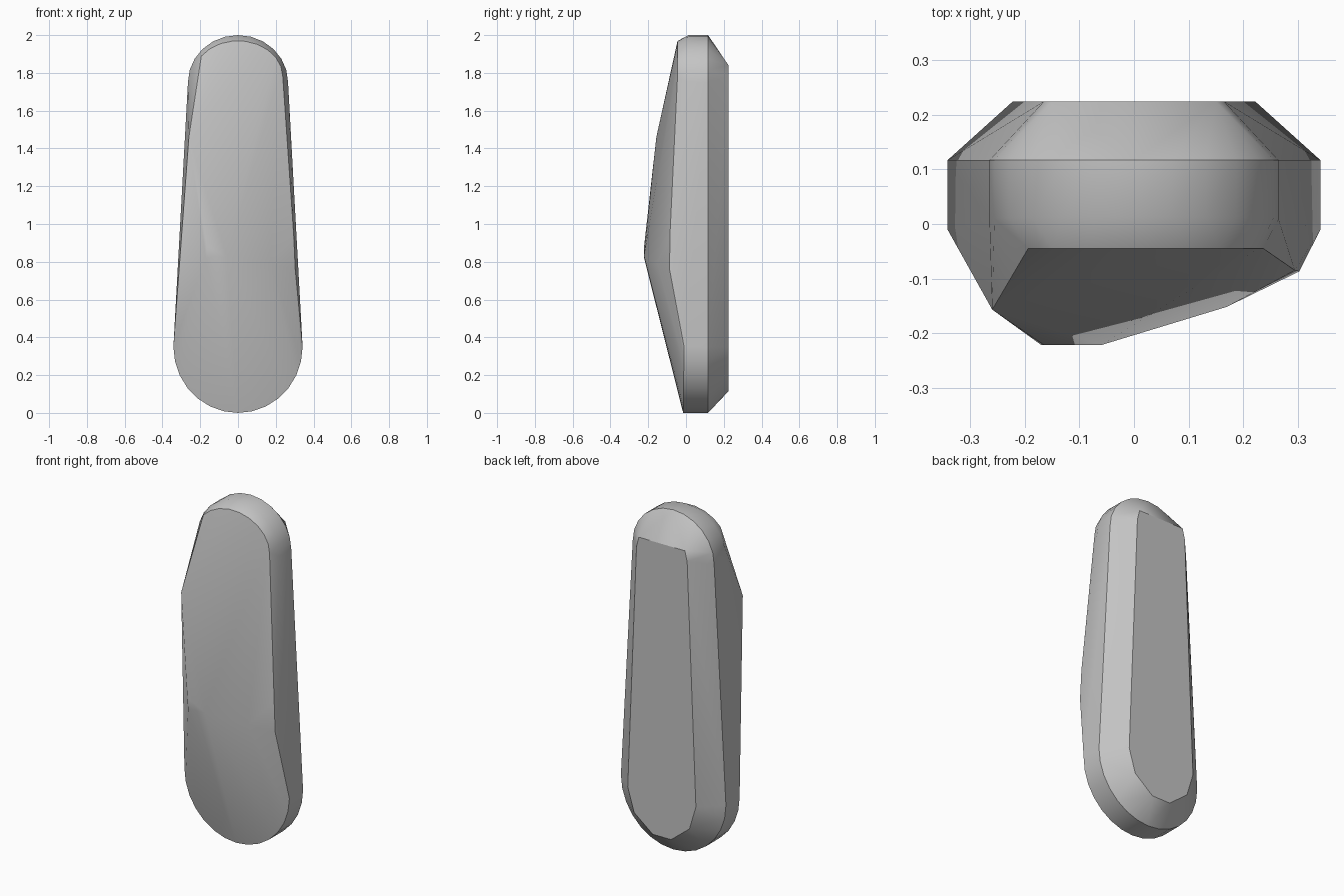
import bpy, bmesh
from math import sin, cos, pi, radians

cube = bpy.data.objects.get("Cube")
if cube:
    bpy.data.objects.remove(cube, do_unlink=True)


def arc(a, b, zc, start, end, n):
    """Points of an elliptical arc in the x-z plane, angles in degrees."""
    angles = [radians(start + (end - start) * i / n) for i in range(n + 1)]
    return [(a * cos(t), zc + b * sin(t)) for t in angles]


# Tapered, round-ended outline of the body
outline = arc(0.265, 0.25, 1.75, 0, 180, 12) + arc(0.342, 0.35, 0.35, 180, 360, 14)
points = [(x, 0.117, z) for x, z in outline]
points += [(x, -0.015 + 0.014 * z, z) for x, z in outline]

# Flat back plate
for s in (-1, 1):
    for x, z in ((0.15, 1.84), (0.165, 1.78), (0.222, 0.35), (0.18, 0.21), (0.06, 0.115)):
        points.append((s * x, 0.225, z))

# Front facets: top lip, peak, side shoulder and low ridge
points += [(x, -0.045, z) for x, z in arc(0.237, 0.19, 1.78, 0, 145, 9)]
points += [(-0.26, -0.157, 1.46), (-0.17, -0.222, 0.82), (-0.165, -0.222, 0.88),
           (-0.06, -0.222, 0.83), (0.17, -0.152, 0.79), (0.303, -0.087, 0.76),
           (0.295, -0.085, 0.94)]

# The body is the convex solid around these sections
bm = bmesh.new()
for p in points:
    bm.verts.new(p)
bmesh.ops.convex_hull(bm, input=bm.verts[:])
bmesh.ops.delete(bm, geom=[v for v in bm.verts if not v.link_faces], context='VERTS')
bmesh.ops.dissolve_limit(bm, angle_limit=radians(0.5), verts=bm.verts[:], edges=bm.edges[:])
bmesh.ops.recalc_face_normals(bm, faces=bm.faces[:])
mesh = bpy.data.meshes.new("faceted_body")
bm.to_mesh(mesh)
bm.free()

body = bpy.data.objects.new("faceted_body", mesh)
bpy.context.collection.objects.link(body)

# Plain grey
grey = bpy.data.materials.new("plain_grey")
grey.use_nodes = True
color = (0.55, 0.55, 0.55, 1)
grey.diffuse_color = color
grey.node_tree.nodes["Principled BSDF"].inputs["Base Color"].default_value = color
mesh.materials.append(grey)

# Soft shading with crisp rim edges
bpy.ops.object.select_all(action='DESELECT')
body.select_set(True)
bpy.context.view_layer.objects.active = body
bpy.ops.object.shade_smooth_by_angle(angle=radians(30))
